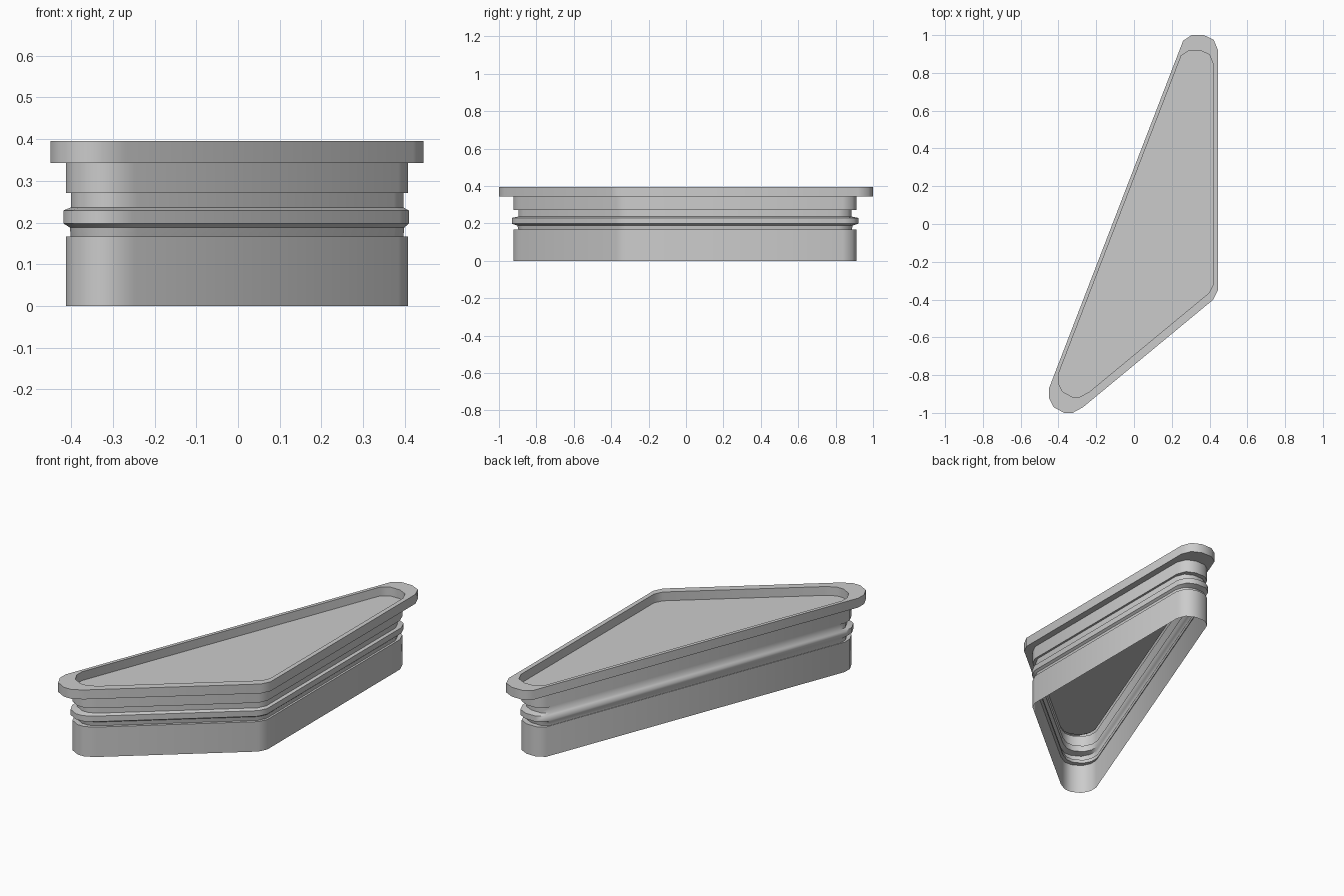
import bpy, bmesh, math

cube = bpy.data.objects.get("Cube")
if cube:
    bpy.data.objects.remove(cube, do_unlink=True)

grey = bpy.data.materials.new("plain grey")
grey.use_nodes = True
colour = (0.6, 0.6, 0.6, 1)
grey.diffuse_color = colour
grey.node_tree.nodes["Principled BSDF"].inputs["Base Color"].default_value = colour

# Rounded triangle shared by every level of the cap, counter-clockwise
OUTLINE = [(0.445, -0.35), (0.445, 0.92), (0.422, 0.975), (0.37, 1), (0.305, 1), (0.26, 0.97),
           (-0.45, -0.87), (-0.45, -0.92), (-0.425, -0.97), (-0.37, -1), (-0.325, -1),
           (-0.27, -0.97), (0.42, -0.4)]


def level(scale, z, dx=0.0, dy=-0.005):
    return [(x * scale + dx, y * scale + dy, z) for x, y in OUTLINE]


def loft(name, levels, cap_first=False):
    """Skin a stack of outlines, optionally closing the first one."""
    bm = bmesh.new()
    rings = [[bm.verts.new(p) for p in ring] for ring in levels]
    if cap_first:
        bm.faces.new(rings[0])
    for a, b in zip(rings, rings[1:]):
        for i in range(len(a)):
            j = (i + 1) % len(a)
            bm.faces.new((a[j], a[i], b[i], b[j]))
    bmesh.ops.recalc_face_normals(bm, faces=bm.faces)
    if cap_first:
        # the panel must face up
        bm.faces.ensure_lookup_table()
        if bm.faces[0].normal.z < 0:
            bmesh.ops.reverse_faces(bm, faces=bm.faces)
    mesh = bpy.data.meshes.new(name)
    bm.to_mesh(mesh)
    bm.free()
    mesh.materials.append(grey)
    obj = bpy.data.objects.new(name, mesh)
    bpy.context.collection.objects.link(obj)
    bpy.ops.object.select_all(action="DESELECT")
    obj.select_set(True)
    bpy.context.view_layer.objects.active = obj
    bpy.ops.object.shade_smooth_by_angle(angle=math.radians(42))
    return obj


BODY, GROOVE, RIDGE = 0.917, 0.891, 0.926
FLOOR, UNDER, TOP = 0.346, 0.343, 0.395

# Sunken panel, raised rim and the underside of the flange
loft("flanged_lid", [
    level(BODY, FLOOR, 0.012, 0.002),
    level(BODY, TOP, 0.012, 0.002),
    level(1, TOP, 0, 0),
    level(1, UNDER, 0, 0),
    level(BODY, UNDER),
], cap_first=True)

# Thin open skirt with two grooves and a bevelled sealing ridge
loft("grooved_skirt", [
    level(BODY, UNDER),
    level(BODY, 0.271),
    level(GROOVE, 0.271),
    level(GROOVE, 0.236),
    level(RIDGE, 0.229, -0.002),
    level(RIDGE, 0.198, -0.002),
    level(GROOVE + 0.005, 0.188),
    level(GROOVE, 0.166),
    level(BODY, 0.166),
    level(BODY, 0),
])
